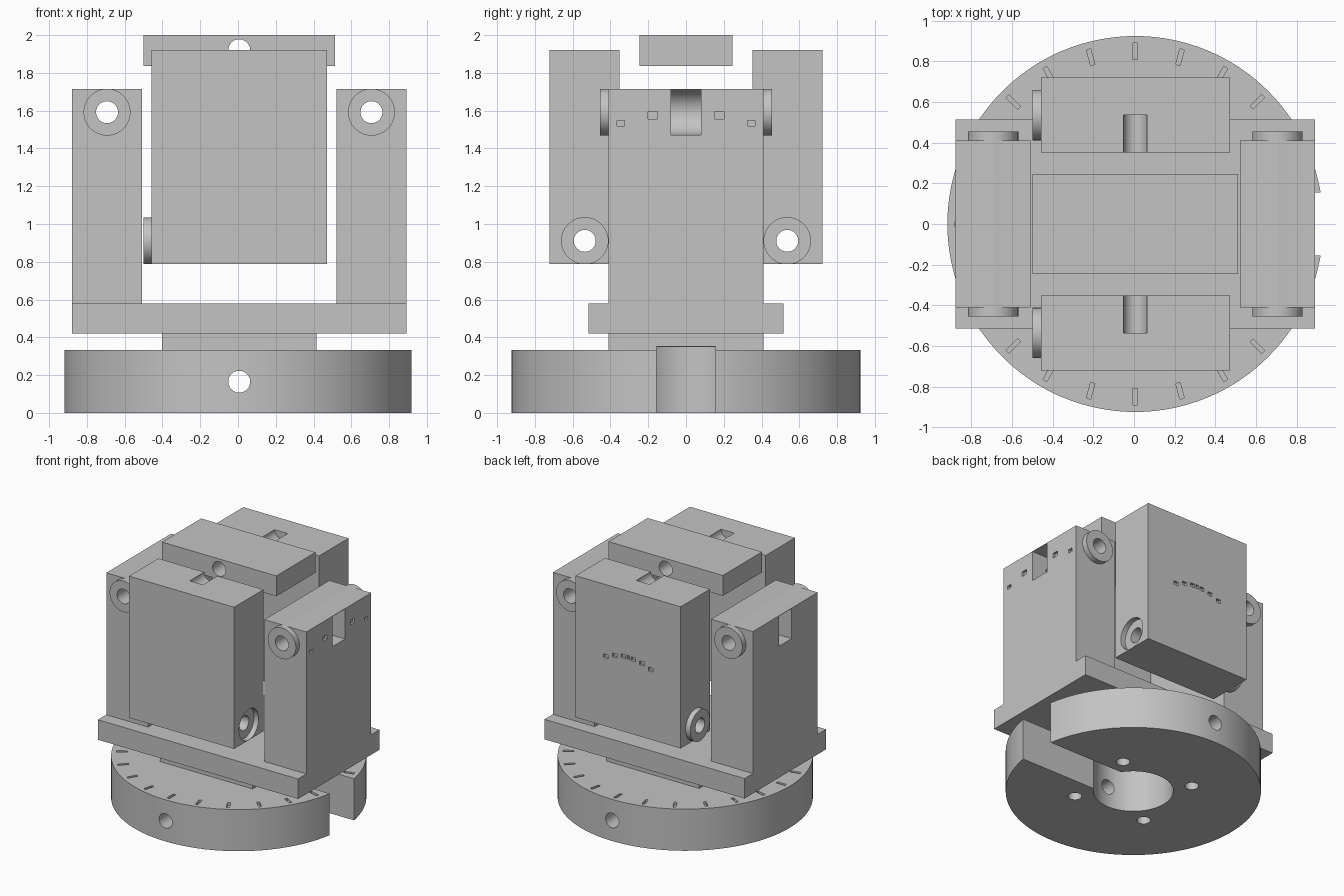
import bpy, bmesh, math
from mathutils import Matrix, Vector

if "Cube" in bpy.data.objects:
    bpy.data.objects.remove(bpy.data.objects["Cube"])

CX = 0.0065   # axis of the whole assembly
HOLE, BOSS = 0.058, 0.124

grey = bpy.data.materials.new("machined_grey")
grey.use_nodes = True
grey.diffuse_color = (0.55, 0.55, 0.55, 1)
grey.node_tree.nodes["Principled BSDF"].inputs["Base Color"].default_value = grey.diffuse_color


def add_object(name, bm):
    bmesh.ops.translate(bm, verts=bm.verts, vec=(CX, 0, 0))
    mesh = bpy.data.meshes.new(name)
    bm.to_mesh(mesh)
    bm.free()
    mesh.materials.append(grey)
    ob = bpy.data.objects.new(name, mesh)
    bpy.context.collection.objects.link(ob)
    return ob


def add_box(bm, x, y, z, spin=0):
    """Box between (min, max) pairs, optionally spun about the z axis."""
    spans = (x, y, z)
    centre = Matrix.Translation([sum(s) / 2 for s in spans])
    size = Matrix.Diagonal([s[1] - s[0] for s in spans] + [1])
    bmesh.ops.create_cube(bm, size=1, matrix=Matrix.Rotation(spin, 4, "Z") @ centre @ size)


def add_rod(bm, axis, start, end, radius, segments=64):
    """Cylinder along an axis, from start point, reaching coordinate end."""
    i = "XYZ".index(axis)
    mid = Vector(start)
    mid[i] = (start[i] + end) / 2
    turn = {"X": Matrix.Rotation(math.pi / 2, 4, "Y"),
            "Y": Matrix.Rotation(math.pi / 2, 4, "X"), "Z": Matrix()}[axis]
    bmesh.ops.create_cone(bm, cap_ends=True, segments=segments, radius1=radius, radius2=radius,
                          depth=abs(end - start[i]), matrix=Matrix.Translation(mid) @ turn)


def box(name, *spans):
    bm = bmesh.new()
    add_box(bm, *spans)
    return add_object(name, bm)


def rod(name, *args):
    bm = bmesh.new()
    add_rod(bm, *args)
    return add_object(name, bm)


def combine(ob, tool, operation="DIFFERENCE"):
    mod = ob.modifiers.new("cut", "BOOLEAN")
    mod.operation, mod.object, mod.solver = operation, tool, "EXACT"
    bpy.context.view_layer.update()
    mesh = bpy.data.meshes.new_from_object(ob.evaluated_get(bpy.context.evaluated_depsgraph_get()))
    ob.modifiers.clear()
    ob.data = mesh
    bpy.data.objects.remove(tool)


def finish(ob):
    bpy.ops.object.select_all(action="DESELECT")
    ob.select_set(True)
    bpy.context.view_layer.objects.active = ob
    bpy.ops.object.shade_smooth_by_angle(angle=math.radians(30))


def mirrored(a, b, side):
    return tuple(sorted((a * side, b * side)))


# Round dial base with centre bore, cross hole, bolt holes, slot and tick grooves
dial = rod("dial_base", "Z", (0, 0, 0), 0.333, 0.925, 128)
hub = box("dial_hub", (-0.41, 0.41), (-0.41, 0.41), (0.333, 0.42))
bm = bmesh.new()
for i in range(24):
    add_box(bm, (0.81, 0.89), (-0.011, 0.011), (0.31, 0.4), math.radians(15 * i))
combine(dial, add_object("tick_cutter", bm))
combine(dial, rod("cross_cutter", "Y", (0, -1, 0.165), 1, HOLE))
for part in (dial, hub):
    combine(part, rod("bore_cutter", "Z", (0, 0, -0.1), 0.35, 0.29))
    combine(part, box("slot_cutter", (0, 1), (-0.155, 0.155), (-0.1, 0.351)))
bm = bmesh.new()
for i in range(4):
    a = math.radians(40 + 90 * i)
    add_rod(bm, "Z", (0.43 * math.cos(a), 0.43 * math.sin(a), -0.1), 0.32, 0.05, 32)
combine(dial, add_object("bolt_cutter", bm))
finish(dial)
finish(hub)

# Flat carrier plate
box("carrier_plate", (-0.885, 0.885), (-0.515, 0.515), (0.42, 0.58))

# Side columns with pivot bosses and an outer notch
for side, label in ((1, "left"), (-1, "right")):
    x, z = 0.7 * side, 1.592
    column = box(label + "_column", mirrored(0.515, 0.885, side), (-0.41, 0.41), (0.58, 1.715))
    combine(column, rod("boss", "Y", (x, -0.455, z), 0.455, BOSS), "UNION")
    combine(column, rod("pivot_cutter", "Y", (x, -0.6, z), 0.6, HOLE))
    combine(column, rod("notch_round_cutter", "Y", (x, -0.08, z), 0.08, 0.12))
    combine(column, box("notch_cutter", mirrored(0.7, 1, side), (-0.08, 0.08), (z - 0.12, z + 0.12)))
    if side == 1:
        # Scale marks on the left column
        bm = bmesh.new()
        for y in (-1, 1):
            add_box(bm, (0.865, 1), mirrored(0.15, 0.2, y), (1.557, 1.595))
            add_box(bm, (0.865, 1), mirrored(0.325, 0.365, y), (1.52, 1.548))
        combine(column, add_object("mark_cutter", bm))
    finish(column)

# Front and back hanging blocks, boss on one side and matching recess on the other
for side, label in ((-1, "front"), (1, "back")):
    y, z = 0.536 * side, 0.911
    block = box(label + "_block", (-0.465, 0.465), mirrored(0.352, 0.722, side), (0.787, 1.92))
    combine(block, rod("boss", "X", (-0.506, y, z), -0.4, BOSS), "UNION")
    combine(block, rod("recess_cutter", "X", (0.424, y, z), 0.6, BOSS - 0.001))
    combine(block, rod("pivot_cutter", "X", (-0.7, y, z), 0.7, HOLE))
    combine(block, rod("groove_cutter", "Y", (0, 0, 1.92), 0.536 * side, HOLE))
    if side == 1:
        # Arc of scale marks on the back block
        bm = bmesh.new()
        for x in (-0.2, -0.12, -0.045, 0, 0.045, 0.12, 0.2):
            top = 1.39 - 1.1 * x * x
            half = 0.012 if x == 0 else 0.02
            add_box(bm, (x - half, x + half), (0.702, 0.8), (top - 0.015, top + 0.015))
        combine(block, add_object("mark_cutter", bm))
    finish(block)

# Top cross bar with a bored hole
bar = box("top_bar", (-0.506, 0.506), (-0.247, 0.247), (1.837, 2.0))
combine(bar, rod("bar_cutter", "Y", (0, -0.5, 1.92), 0.5, HOLE))
finish(bar)
